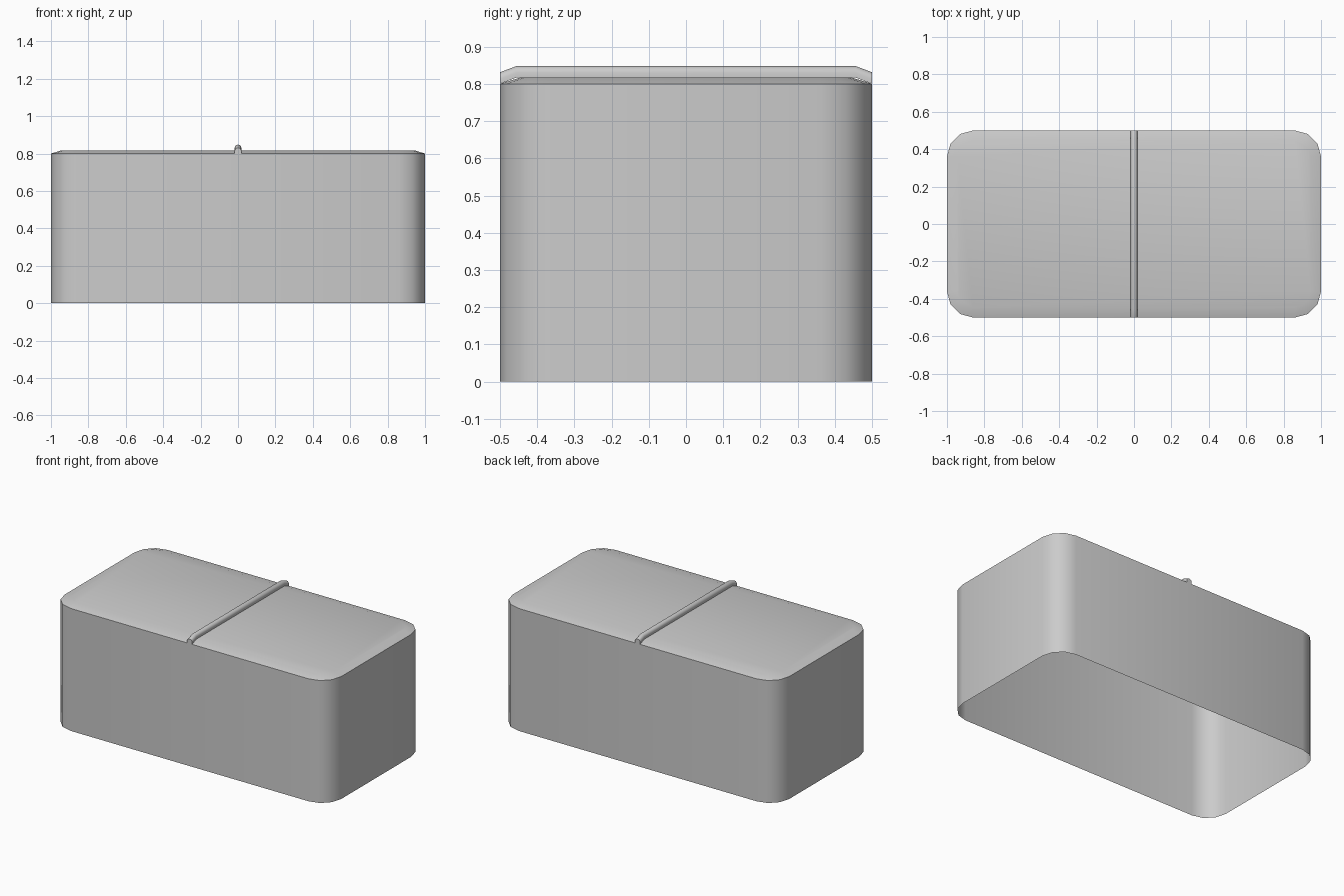
import bpy, bmesh
from math import cos, sin, pi

if "Cube" in bpy.data.objects:
    bpy.data.objects.remove(bpy.data.objects["Cube"])

W, D, H = 1.0, 0.5, 0.8          # half width, half depth, wall height
R, INSET, RISE = 0.14, 0.055, 0.017


def finish(bm, name, angle):
    bmesh.ops.recalc_face_normals(bm, faces=bm.faces)
    mesh = bpy.data.meshes.new(name)
    bm.to_mesh(mesh)
    bm.free()
    obj = bpy.data.objects.new(name, mesh)
    bpy.context.collection.objects.link(obj)
    bpy.ops.object.select_all(action='DESELECT')
    obj.select_set(True)
    bpy.context.view_layer.objects.active = obj
    bpy.ops.object.shade_smooth_by_angle(angle=angle)
    return obj


def ring(bm, inset, z, segs=3):
    """Rounded rectangle outline, pulled in by inset."""
    r = R - inset
    verts = []
    for q, (sx, sy) in enumerate([(1, 1), (-1, 1), (-1, -1), (1, -1)]):
        for i in range(segs + 1):
            a = (q + i / segs) * pi / 2
            verts.append(bm.verts.new((sx * (W - R) + r * cos(a),
                                       sy * (D - R) + r * sin(a), z)))
    return verts


def bridge(bm, a, b, closed=True):
    n = len(a)
    for i in range(n if closed else n - 1):
        j = (i + 1) % n
        bm.faces.new((a[i], a[j], b[j], b[i]))


# Walls and softly crowned lid, open underneath
bm = bmesh.new()
base, rim, crown = ring(bm, 0, 0), ring(bm, 0, H), ring(bm, INSET, H + RISE)
bridge(bm, base, rim)
bridge(bm, rim, crown)
bm.faces.new(crown)
# keep the outside facing outwards on the open shell
box = finish(bm, "box_shell", 0.7)

# Raised rib across the lid, following the crown
bm = bmesh.new()
r = 0.018
section = [(r, 0), (r, 0.013)]
section += [(r * cos(pi * i / 6), 0.013 + r * sin(pi * i / 6)) for i in range(1, 6)]
section += [(-r, 0.013), (-r, 0)]
path = [(-D, H), (-D + INSET - 0.01, H + RISE),
        (D - INSET + 0.01, H + RISE), (D, H)]
rows = [[bm.verts.new((x, y, z + h)) for x, h in section] for y, z in path]
for a, b in zip(rows, rows[1:]):
    bridge(bm, a, b)
bm.faces.new(rows[0])
bm.faces.new(rows[-1])
finish(bm, "lid_rib", 0.7)
